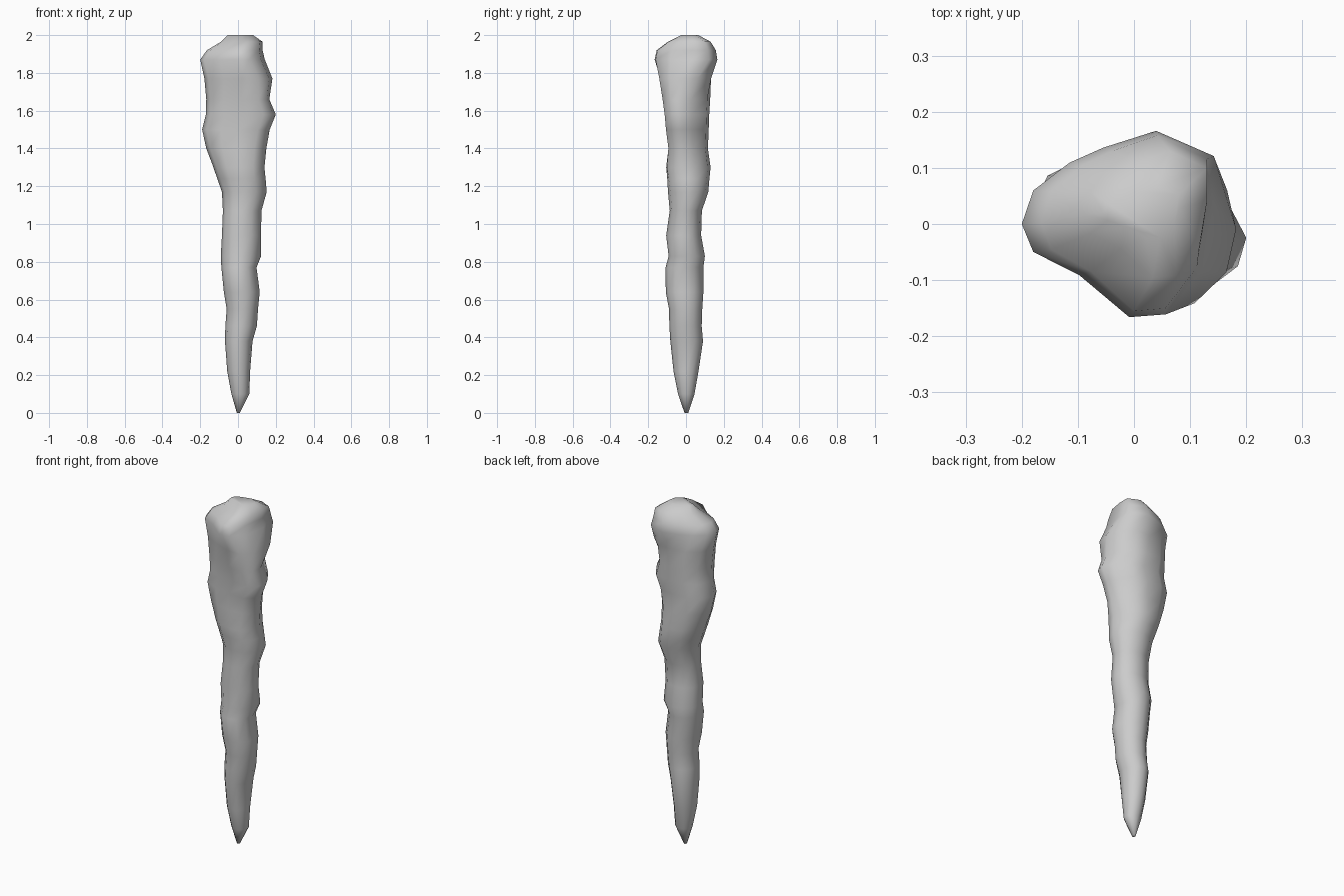
import bpy, bmesh, math

# Extents of the spike at each height: z, x min, x max, y min, y max
RINGS = [
    (0.00, -.006, .010, -.008, .012), (0.10, -.035, .060, -.042, .045),
    (0.22, -.057, .064, -.066, .066), (0.38, -.069, .077, -.083, .090),
    (0.46, -.067, .100, -.088, .083), (0.55, -.060, .106, -.090, .086),
    (0.64, -.075, .115, -.107, .092), (0.77, -.088, .098, -.108, .092),
    (0.83, -.091, .122, -.092, .100), (0.94, -.085, .122, -.105, .080),
    (1.07, -.080, .124, -.086, .084), (1.17, -.085, .152, -.096, .118),
    (1.24, -.110, .146, -.102, .124), (1.30, -.130, .140, -.110, .130),
    (1.40, -.168, .150, -.097, .116), (1.50, -.190, .168, -.106, .120),
    (1.58, -.170, .200, -.113, .123), (1.66, -.168, .166, -.124, .128),
    (1.77, -.178, .182, -.143, .143), (1.87, -.200, .142, -.166, .166),
    (1.92, -.165, .130, -.155, .158), (1.965, -.090, .130, -.095, .130),
    (2.00, -.055, .080, -.025, .065),
]
# Outlines in units of half width and half depth: round, swollen middle, lobed top
N = 12
ROUND = [(math.cos(math.tau * i / N), math.sin(math.tau * i / N)) for i in range(N)]
SWOLLEN = [(1, -.25), (.85, .2), (.55, .88), (.1, 1), (-.42, 1), (-.8, .7),
           (-1, 0), (-.87, -.45), (-.45, -.75), (.1, -.9), (.65, -1), (.92, -.68)]
LOBED = [(1, .2), (1, .73), (.4, 1), (-.15, .82), (-.5, .66), (-.88, .36),
         (-1, 0), (-.88, -.3), (-.4, -.55), (.12, -1), (.5, -.97), (.88, -.5)]


def blend(a, b, t):
    t = min(1, max(0, t))
    return [(p[0] + (q[0] - p[0]) * t, p[1] + (q[1] - p[1]) * t)
            for p, q in zip(a, b)]


def ring(bm, z, x0, x1, y0, y1):
    outline = blend(ROUND, SWOLLEN, (z - 1.15) / .35)
    outline = blend(outline, LOBED, (z - 1.70) / .17)
    return [bm.verts.new(((x0 + x1) / 2 + u * (x1 - x0) / 2,
                          (y0 + y1) / 2 + v * (y1 - y0) / 2, z))
            for u, v in outline]


# Loft the rings and close both ends
bm = bmesh.new()
loops = [ring(bm, *r) for r in RINGS]
for a, b in zip(loops, loops[1:]):
    for i in range(N):
        j = (i + 1) % N
        bm.faces.new((a[i], a[j], b[j], b[i]))
bm.faces.new(loops[0][::-1])
bm.faces.new(loops[-1])
for f in bm.faces:
    f.smooth = True
bmesh.ops.recalc_face_normals(bm, faces=bm.faces)
mesh = bpy.data.meshes.new("rock_spike")
bm.to_mesh(mesh)
bm.free()
spike = bpy.data.objects.new("rock_spike", mesh)
bpy.context.collection.objects.link(spike)
